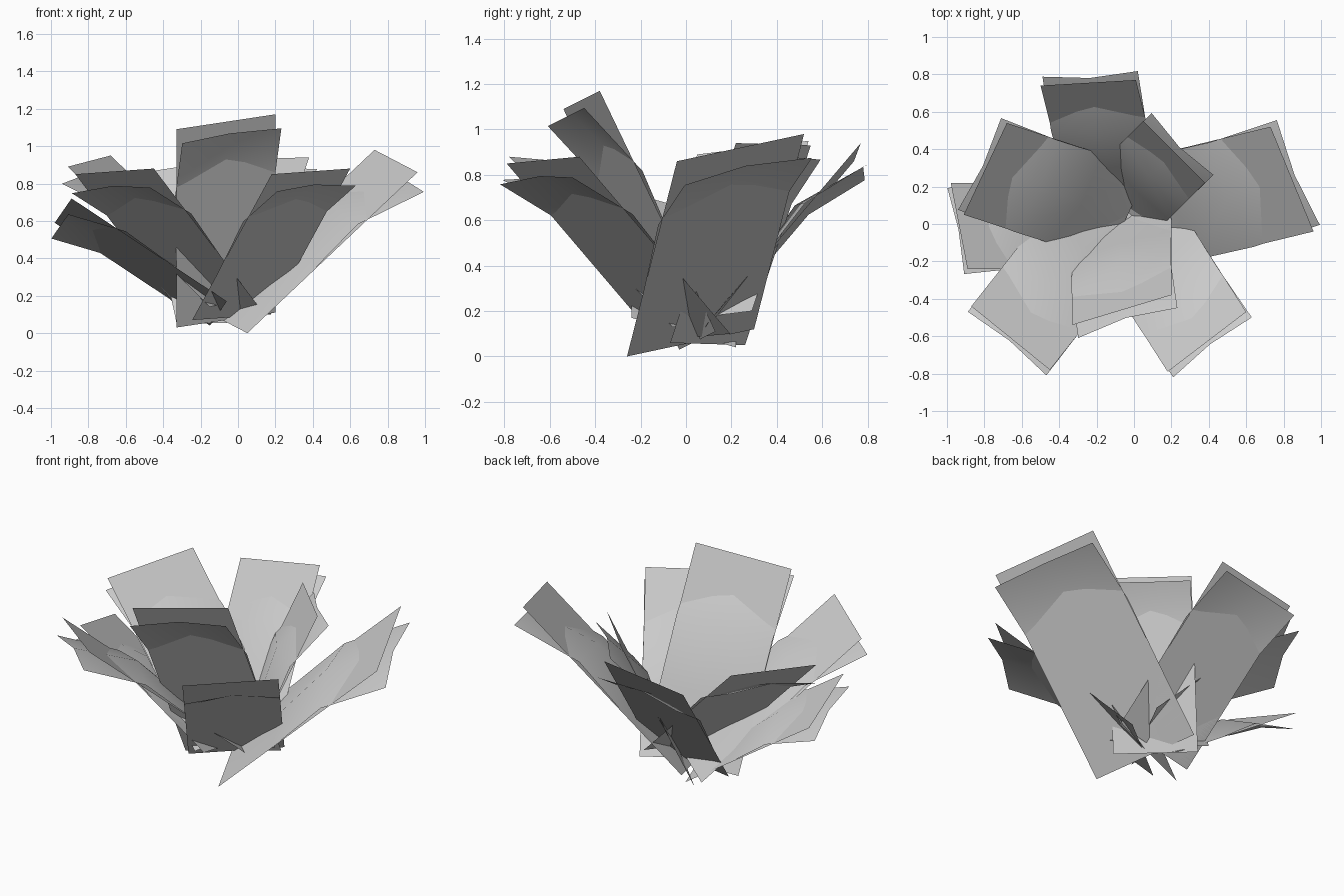
import bpy
from mathutils import Vector

if "Cube" in bpy.data.objects:
    bpy.data.objects.remove(bpy.data.objects["Cube"])

# Each leaf: two tip corners (counter-clockwise seen from above) and the base corner below the first
LEAVES = {
    "right_leaf":       ((0.96, -0.04, 0.86), (0.73, 0.52, 0.98), (0.05, -0.26, 0.00)),
    "back_right_leaf":  ((0.38, 0.22, 0.94), (0.05, 0.55, 0.93), (0.09, -0.07, 0.06)),
    "back_leaf":        ((0.01, 0.77, 0.94), (-0.50, 0.74, 0.86), (0.18, 0.09, 0.14)),
    "back_left_leaf":   ((-0.68, 0.54, 0.95), (-0.91, 0.05, 0.89), (0.08, 0.29, 0.20)),
    "left_leaf":        ((-0.98, 0.22, 0.59), (-0.89, -0.24, 0.72), (-0.15, 0.22, 0.04)),
    "front_left_leaf":  ((-0.87, -0.44, 0.85), (-0.45, -0.78, 0.88), (-0.30, 0.28, 0.10)),
    "front_leaf":       ((-0.33, -0.54, 1.09), (0.20, -0.38, 1.17), (-0.33, -0.03, 0.03)),
    "front_right_leaf": ((0.18, -0.79, 0.85), (0.60, -0.47, 0.88), (-0.245, -0.125, 0.07)),
}

# Bent card rows: position along leaf, edge height, middle height (fractions of length)
ROWS = [(0.0, 0.0, 0.0), (0.33, 0.0, 0.02), (0.66, 0.015, 0.055), (0.968, -0.085, -0.058)]


def add_mesh(name, verts, faces, smooth):
    mesh = bpy.data.meshes.new(name)
    mesh.from_pydata([tuple(v) for v in verts], [], faces)
    for p in mesh.polygons:
        p.use_smooth = smooth
    mesh.update()
    bpy.context.collection.objects.link(bpy.data.objects.new(name, mesh))


for name, corners in LEAVES.items():
    tip1, tip2, base1 = map(Vector, corners)
    axis, width = tip1 - base1, tip2 - tip1
    up = axis.cross(width).normalized() * axis.length

    # Flat card
    add_mesh(name + "_flat", [base1, base1 + width, tip2, tip1], [(0, 1, 2, 3)], False)

    # Arched card that rises in the middle and droops at the tip
    verts = [base1 + axis * t + width * s + up * h
             for t, edge, mid in ROWS
             for s, h in ((0, edge), (0.5, mid), (1, edge))]
    faces = [(3 * r + c, 3 * r + c + 1, 3 * r + c + 4, 3 * r + c + 3)
             for r in range(len(ROWS) - 1) for c in range(2)]
    add_mesh(name + "_bent", verts, faces, True)
